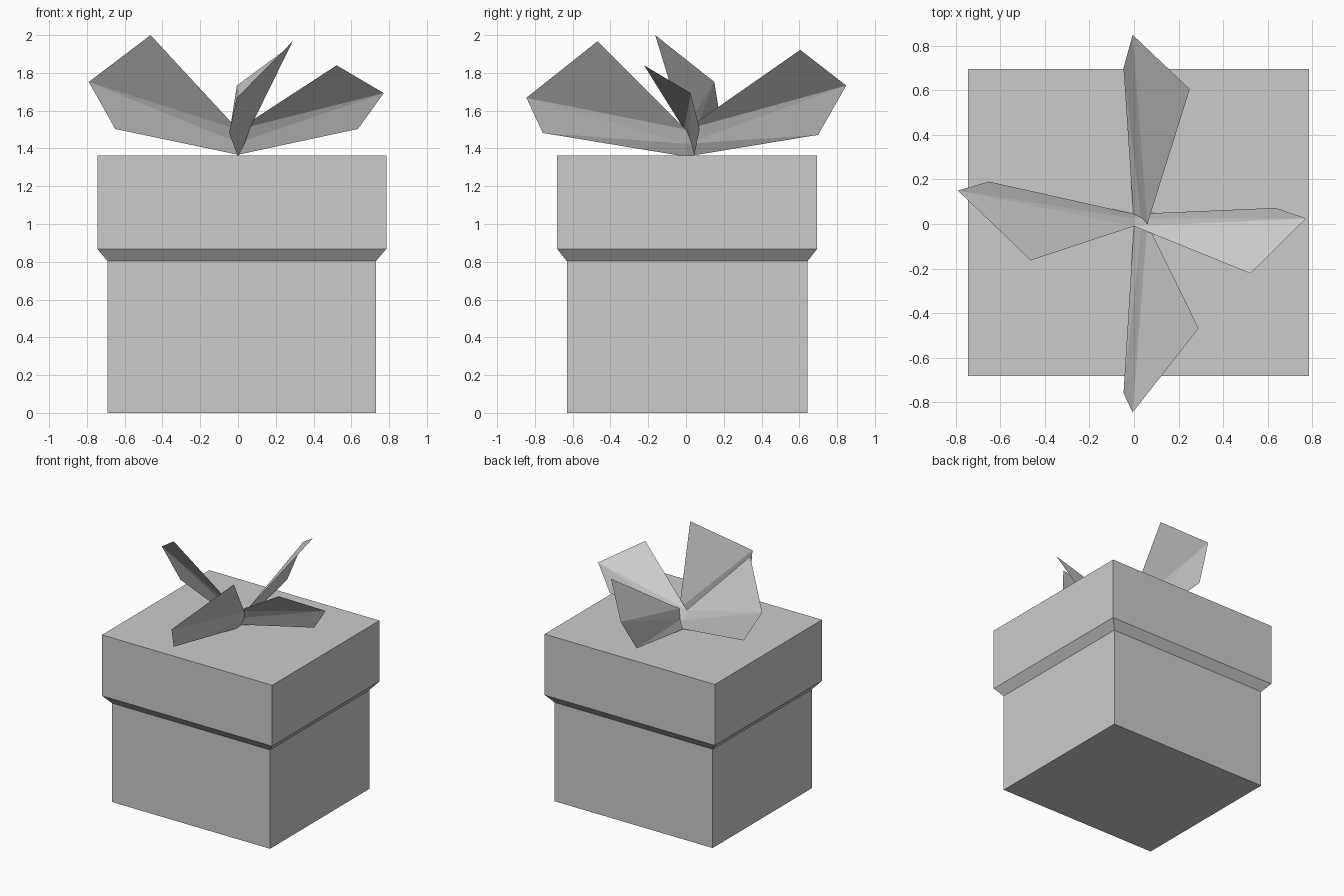
import bpy

old = bpy.data.objects.get("Cube")
if old:
    bpy.data.objects.remove(old, do_unlink=True)

# One plain grey for everything
grey = bpy.data.materials.new("light grey")
grey.use_nodes = True
colour = (0.6, 0.6, 0.6, 1.0)
grey.diffuse_color = colour
grey.node_tree.nodes["Principled BSDF"].inputs["Base Color"].default_value = colour


def add_mesh(name, verts, faces):
    mesh = bpy.data.meshes.new(name)
    mesh.from_pydata(verts, [], faces)
    mesh.materials.append(grey)
    mesh.update()
    obj = bpy.data.objects.new(name, mesh)
    bpy.context.collection.objects.link(obj)
    return obj


def add_box(name, sections):
    """Closed stack of rectangles, each given as (half x, half y, z)."""
    cx, cy = 0.02, 0.006
    verts = [(cx + sx * hx, cy + sy * hy, z) for hx, hy, z in sections
             for sx, sy in ((-1, -1), (1, -1), (1, 1), (-1, 1))]
    last = 4 * (len(sections) - 1)
    faces = [(3, 2, 1, 0), tuple(range(last, last + 4))]
    for base in range(0, last, 4):
        for i in range(4):
            j = (i + 1) % 4
            faces.append((base + i, base + j, base + 4 + j, base + 4 + i))
    return add_box_mesh(name, verts, faces)


def add_box_mesh(name, verts, faces):
    return add_mesh(name, verts, faces)


def add_leaf(name, root, outer, flip):
    """Folded ribbon sheet: root is bottom, middle, top; outer is low corner, tip, high corner."""
    faces = [(0, 3, 1), (3, 4, 1), (1, 4, 2), (2, 4, 5)]
    if flip:
        faces = [f[::-1] for f in faces]
    return add_mesh(name, root + outer, faces)


# Box body, and lid with a sloping underside lip
add_box("box_body", [(0.71, 0.637, 0.0), (0.71, 0.637, 0.803)])
add_box("box_lid", [(0.71, 0.637, 0.803), (0.765, 0.688, 0.868), (0.765, 0.688, 1.363)])

# Four bow leaves around a shared knot
side_root = [(0, 0.045, 1.367), (0, 0.025, 1.43), (0, -0.01, 1.50)]
end_root = [(0, 0, 1.357), (0.035, 0, 1.425), (0.06, 0, 1.50)]
add_leaf("bow_leaf_right", side_root,
         [(-0.65, 0.19, 1.503), (-0.79, 0.15, 1.752), (-0.463, -0.163, 2.0)], True)
add_leaf("bow_leaf_left", side_root,
         [(0.635, 0.072, 1.503), (0.772, 0.025, 1.693), (0.522, -0.222, 1.84)], False)
add_leaf("bow_leaf_front", end_root,
         [(-0.047, -0.758, 1.482), (-0.006, -0.845, 1.668), (0.29, -0.468, 1.968)], False)
add_leaf("bow_leaf_back", end_root,
         [(-0.047, 0.70, 1.472), (-0.006, 0.848, 1.733), (0.25, 0.605, 1.922)], True)
